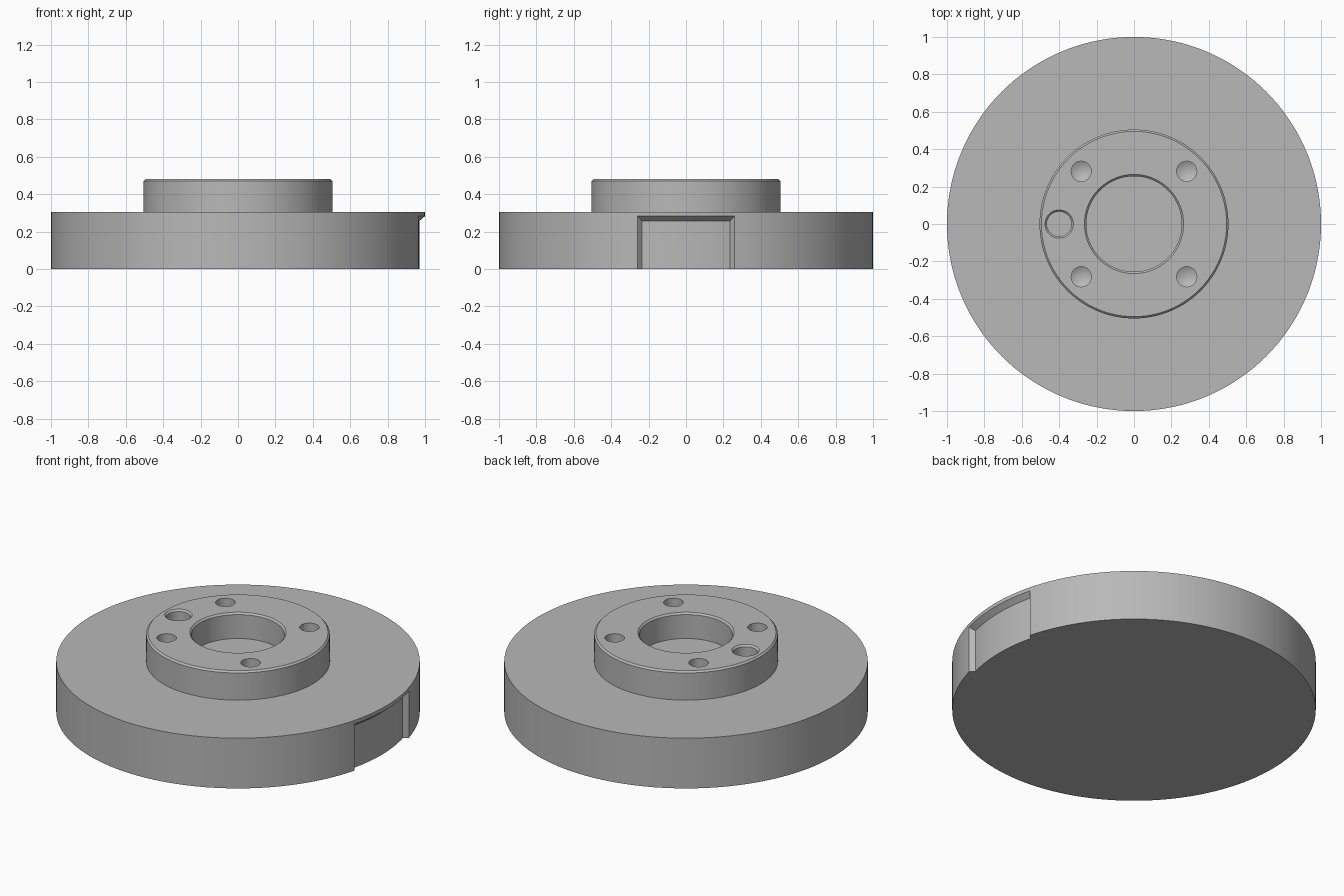
import bpy, bmesh, math
from mathutils import Matrix

if "Cube" in bpy.data.objects:
    bpy.data.objects.remove(bpy.data.objects["Cube"], do_unlink=True)

grey = bpy.data.materials.new("plain grey")
grey.use_nodes = True
GREY = (0.48, 0.48, 0.48, 1)
grey.diffuse_color = GREY
grey.node_tree.nodes["Principled BSDF"].inputs["Base Color"].default_value = GREY


def finish(bm, name):
    bmesh.ops.remove_doubles(bm, verts=bm.verts, dist=1e-5)
    bmesh.ops.recalc_face_normals(bm, faces=bm.faces)
    mesh = bpy.data.meshes.new(name)
    bm.to_mesh(mesh)
    bm.free()
    mesh.materials.append(grey)
    obj = bpy.data.objects.new(name, mesh)
    bpy.context.collection.objects.link(obj)
    return obj


def lathe(name, profile, steps, at=(0, 0, 0)):
    """Spin a profile of (radius, z) points, starting and ending on the axis."""
    bm = bmesh.new()
    verts = [bm.verts.new((r, 0, z)) for r, z in profile]
    edges = [bm.edges.new(pair) for pair in zip(verts, verts[1:])]
    bmesh.ops.spin(bm, geom=verts + edges, cent=(0, 0, 0), axis=(0, 0, 1),
                   angle=math.tau, steps=steps, use_merge=True)
    bmesh.ops.transform(bm, matrix=Matrix.Translation(at), verts=bm.verts)
    return finish(bm, name)


def notch_cutter(name, steps=24):
    """Curved pocket with bevelled top and ends: (radius, z, half angle) corners."""
    section = [(0.97, -0.1, 0.246), (0.97, 0.257, 0.246),
               (1.02, 0.300, 0.274), (1.02, -0.1, 0.274)]
    bm = bmesh.new()
    rings = []
    for i in range(steps + 1):
        t = 2 * i / steps - 1
        rings.append([bm.verts.new((r * math.cos(a * t), r * math.sin(a * t), z))
                      for r, z, a in section])
    for a, b in zip(rings, rings[1:]):
        for k in range(4):
            n = (k + 1) % 4
            bm.faces.new((a[k], a[n], b[n], b[k]))
    bm.faces.new(rings[0])
    bm.faces.new(rings[-1])
    return finish(bm, name)


# Disc, raised hub and central bore in one turned body
TOP, DECK, FLOOR = 0.48, 0.305, 0.325
body = lathe("flanged_disc", [
    (0, 0), (1, 0), (1, DECK), (0.505, DECK), (0.505, TOP - 0.01), (0.495, TOP),
    (0.265, TOP), (0.255, TOP - 0.01), (0.255, FLOOR), (0, FLOOR)], 144)

# Four drilled holes with conical bottoms
cutters = []
for sx in (-1, 1):
    for sy in (-1, 1):
        cutters.append(lathe("bolt_hole_cutter", [
            (0, TOP - 0.18), (0.054, TOP - 0.15), (0.054, TOP + 0.05), (0, TOP + 0.05)],
            32, (sx * 0.282, sy * 0.282, 0)))

# Larger chamfered locating hole
cutters.append(lathe("locating_hole_cutter", [
    (0, FLOOR), (0.066, FLOOR), (0.066, TOP - 0.01), (0.086, TOP + 0.01), (0, TOP + 0.01)],
    40, (-0.4, 0, 0)))

# Notch in the rim
cutters.append(notch_cutter("rim_notch_cutter"))

# Cut all openings and remove the cutters
bpy.context.view_layer.objects.active = body
for cutter in cutters:
    mod = body.modifiers.new("cut", "BOOLEAN")
    mod.operation = "DIFFERENCE"
    mod.solver = "EXACT"
    mod.object = cutter
    bpy.ops.object.modifier_apply(modifier=mod.name)
    bpy.data.objects.remove(cutter, do_unlink=True)

bpy.ops.object.select_all(action="DESELECT")
body.select_set(True)
bpy.ops.object.shade_smooth_by_angle(angle=math.radians(20))
